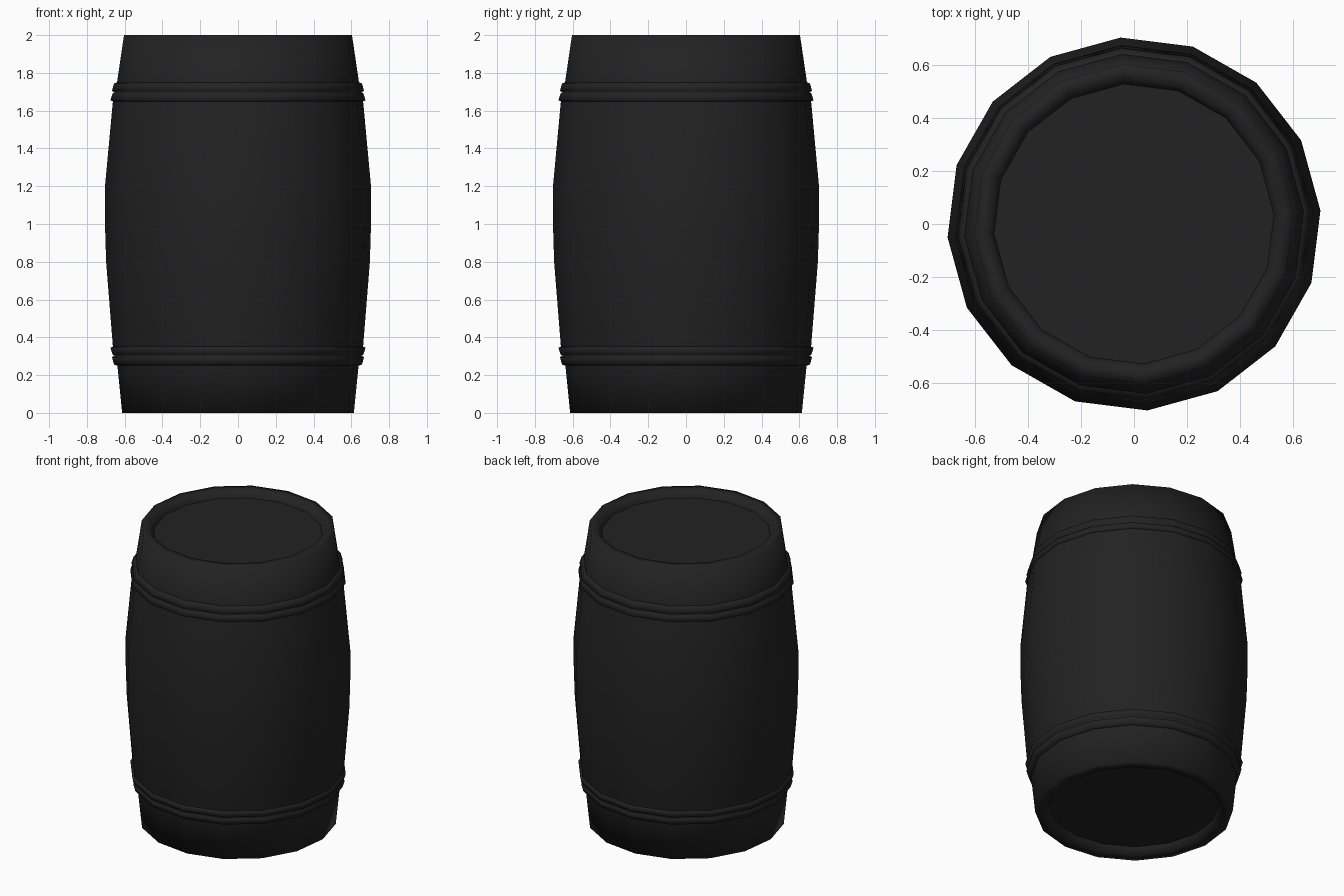
import bpy, bmesh, math

if "Cube" in bpy.data.objects:
    bpy.data.objects.remove(bpy.data.objects["Cube"])

SIDES = 16
TURN = math.radians(4.1)

black = bpy.data.materials.new("charcoal black")
black.diffuse_color = (0.016, 0.016, 0.016, 1)
black.use_nodes = True
black.node_tree.nodes["Principled BSDF"].inputs["Base Color"].default_value = black.diffuse_color


def lathe(name, profile, caps=False):
    """Spin a list of (radius, z) points, listed bottom to top, around z."""
    bm = bmesh.new()
    rings = []
    for r, z in profile:
        rings.append([bm.verts.new((r * math.cos(TURN + i * math.tau / SIDES),
                                    r * math.sin(TURN + i * math.tau / SIDES), z))
                      for i in range(SIDES)])
    for a, b in zip(rings, rings[1:]):
        for i in range(SIDES):
            j = (i + 1) % SIDES
            bm.faces.new((a[i], a[j], b[j], b[i]))
    for f in bm.faces:
        f.smooth = True
    if caps:
        bm.faces.new(rings[0][::-1])
        bm.faces.new(rings[-1])
    mesh = bpy.data.meshes.new(name)
    bm.to_mesh(mesh)
    bm.free()
    mesh.materials.append(black)
    obj = bpy.data.objects.new(name, mesh)
    bpy.context.collection.objects.link(obj)
    return obj


# Bulging body with a recessed lid at each end
lathe("barrel_body", [
    (0.53, 0.05), (0.55, 0.0), (0.615, 0.0), (0.64, 0.25), (0.664, 0.35),
    (0.70, 0.80), (0.706, 1.0), (0.706, 1.20), (0.664, 1.65), (0.642, 1.75),
    (0.605, 2.0), (0.55, 2.0), (0.53, 1.95)], caps=True)

# Double-ridged hoops, mirrored about mid height
ridges = [(0.640, 0.25), (0.658, 0.256), (0.669, 0.295), (0.656, 0.303),
          (0.666, 0.309), (0.677, 0.345), (0.663, 0.352)]
lathe("lower_hoop", ridges)
lathe("upper_hoop", [(r, 2 - z) for r, z in reversed(ridges)])
